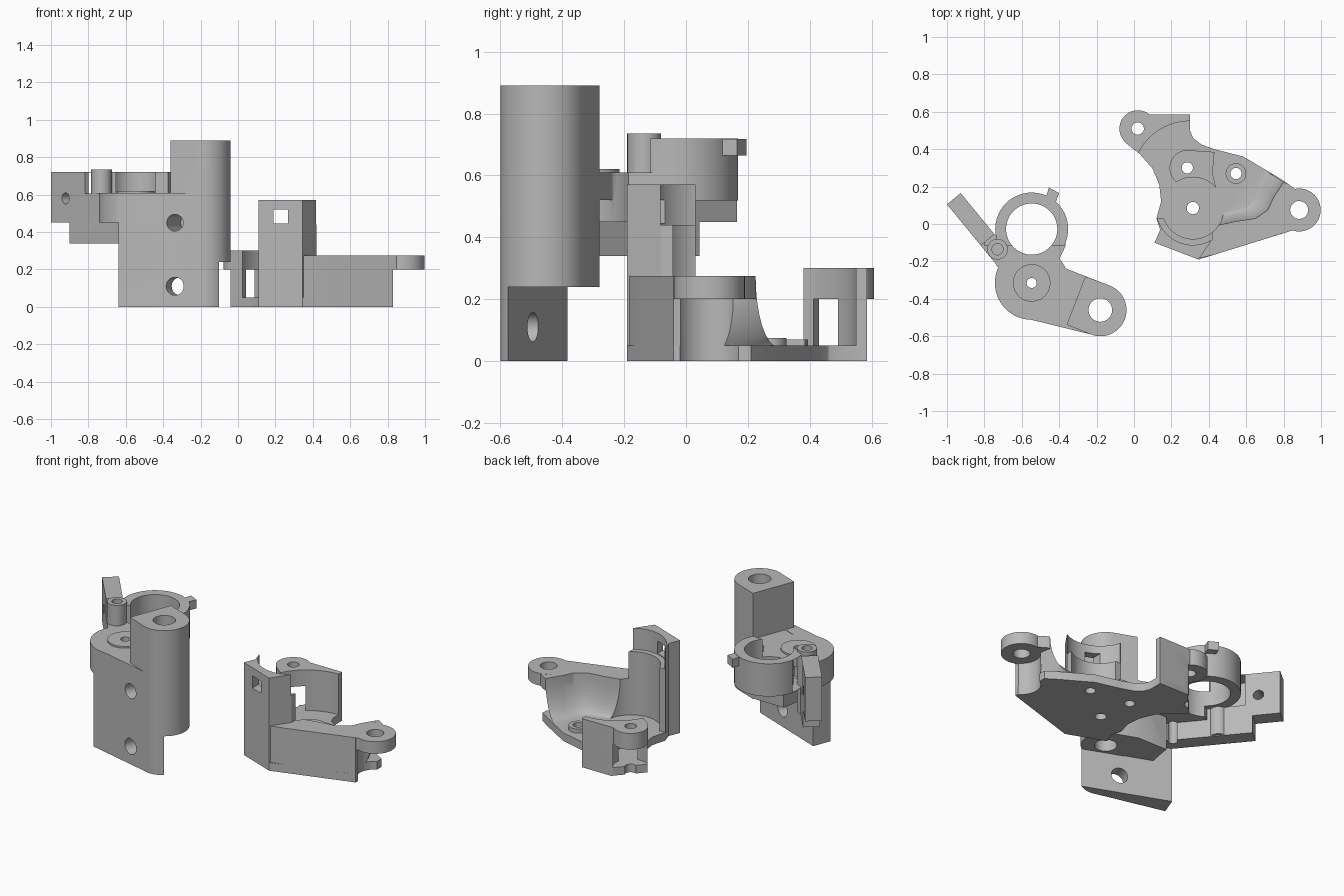
import bpy, bmesh, math
from mathutils import Vector, Matrix

if "Cube" in bpy.data.objects:
    bpy.data.objects.remove(bpy.data.objects["Cube"])

grey = bpy.data.materials.new("plain_grey")
grey.diffuse_color = (0.48, 0.48, 0.48, 1)
grey.use_nodes = True
grey.node_tree.nodes["Principled BSDF"].inputs["Base Color"].default_value = grey.diffuse_color


def make(name, bm):
    bmesh.ops.recalc_face_normals(bm, faces=bm.faces[:])
    me = bpy.data.meshes.new(name)
    bm.to_mesh(me)
    bm.free()
    ob = bpy.data.objects.new(name, me)
    bpy.context.collection.objects.link(ob)
    me.materials.append(grey)
    return ob


def prism(name, pts, z0, z1):
    bm = bmesh.new()
    lo = [bm.verts.new((x, y, z0)) for x, y in pts]
    hi = [bm.verts.new((x, y, z1)) for x, y in pts]
    bm.faces.new(lo)
    bm.faces.new(hi)
    n = len(pts)
    for i in range(n):
        j = (i + 1) % n
        bm.faces.new((lo[i], lo[j], hi[j], hi[i]))
    return make(name, bm)


def arc(c, r, a0, a1, n=24):
    return [(c[0] + r * math.cos(math.radians(a0 + (a1 - a0) * i / n)),
             c[1] + r * math.sin(math.radians(a0 + (a1 - a0) * i / n))) for i in range(n + 1)]


def cyl(name, c, r, z0, z1, n=48):
    return prism(name, arc(c, r, 0, 360, n)[:-1], z0, z1)


def rod(name, start, direction, r, length):
    # horizontal cylinder used to drill side holes
    d = Vector(direction).normalized()
    bm = bmesh.new()
    m = Matrix.Translation(Vector(start) + d * length / 2) @ d.to_track_quat('Z', 'Y').to_matrix().to_4x4()
    bmesh.ops.create_cone(bm, cap_ends=True, segments=32, radius1=r, radius2=r, depth=length, matrix=m)
    return make(name, bm)


def combine(base, others, op):
    for o in others:
        m = base.modifiers.new(op.lower(), 'BOOLEAN')
        m.operation, m.solver, m.object = op, 'EXACT', o
        bpy.context.view_layer.objects.active = base
        bpy.ops.object.modifier_apply(modifier=m.name)
        bpy.data.objects.remove(o, do_unlink=True)
    return base


def smooth(ob):
    bpy.ops.object.select_all(action='DESELECT')
    ob.select_set(True)
    bpy.context.view_layer.objects.active = ob
    bpy.ops.object.shade_smooth_by_angle(angle=math.radians(30))


# ---------- ring bracket ----------
RING, DISC, COL, BOSS = (-0.547, -0.027), (-0.547, -0.315), (-0.18, -0.46), (-0.73, -0.135)
N = (0.367, 0.93, 0)      # plate normal, pointing backwards


def arm_pt(t, w):
    return (-1 + 0.634 * t + 0.773 * w, 0.105 - 0.773 * t + 0.634 * w)


def arm(name, t0, t1, z0, z1):
    return prism(name, [arm_pt(t0, 0), arm_pt(t1, 0), arm_pt(t1, 0.095), arm_pt(t0, 0.095)], z0, z1)


# upper ring, open at the front
ring = cyl("ring_top", RING, 0.195, 0.55, 0.72, 64)
combine(ring, [prism("front_cut", [(-1, -0.5), (0, -0.5), (0, -0.115), (-1, -0.115)], 0.61, 0.8)], 'DIFFERENCE')

bracket = prism("ring_bracket", [(-0.64, -0.49), (-0.231, -0.59)] + arc(COL, 0.14, 255, 304, 10)
                + [(-0.598, -0.383)], 0, 0.61)
combine(bracket, [
    # clamp column with one flat side
    prism("column", [(-0.26, -0.28), (-0.36, -0.538), (-0.231, -0.59)] + arc(COL, 0.14, 255, 428, 40), 0.24, 0.89),
    prism("column_web", [(-0.26, -0.28), (-0.2, -0.5), (-0.36, -0.53), (-0.5, -0.45), (-0.47, -0.28)], 0.242, 0.608),
    cyl("disc", DISC, 0.197, 0.45, 0.61, 64),
    cyl("washer", DISC, 0.1, 0.58, 0.62),
    prism("web", [(-0.735, -0.03), (-0.37, -0.03), (-0.365, -0.115), (-0.4, -0.19), (-0.388, -0.222),
                  (-0.365, -0.238), (-0.18, -0.31), (-0.3, -0.5), (-0.55, -0.32), (-0.735, -0.225)], 0.52, 0.609),
    cyl("ring_base", RING, 0.195, 0.519, 0.6, 64),
    ring,
    arm("arm_low", 0.158, 0.66, 0.34, 0.607),
    arm("arm_end", 0.0, 0.285, 0.45, 0.72),
    prism("arm_web", [(-0.80, 0.02), (-0.775, 0.0), (-0.752, 0.0), (-0.725, 0.03), (-0.69, 0.02), (-0.68, -0.114),
                      (-0.8, -0.114)], 0.521, 0.719),
    cyl("small_boss", BOSS, 0.055, 0.345, 0.735, 32),
    prism("ring_tab", [(-0.475, 0.13), (-0.455, 0.195), (-0.40, 0.165), (-0.425, 0.10)], 0.665, 0.718),
], 'UNION')
combine(bracket, [
    cyl("bore", RING, 0.137, 0.3, 0.9, 64),
    cyl("disc_hole", DISC, 0.027, 0.3, 0.7, 24),
    cyl("boss_hole", BOSS, 0.03, 0.55, 0.8, 24),
    cyl("column_hole", COL, 0.063, 0.2, 1.0, 32),
    rod("low_hole", (-0.375, -0.66, 0.11), N, 0.048, 0.4),
    rod("mid_hole", (-0.375, -0.66, 0.45), N, 0.045, 0.3),
    rod("arm_hole", (-0.97, -0.03, 0.58), (0.773, 0.634, 0), 0.03, 0.25),
], 'DIFFERENCE')
smooth(bracket)

# ---------- tray housing ----------
EAR1, EAR2, POST = (0.02, 0.51), (0.883, 0.075), (0.315, 0.085)

housing = prism("tray_housing", [
    (-0.04, 0.43), (0.03, 0.375), (0.1, 0.295), (0.135, 0.21), (0.145, 0.12), (0.12, 0.03), (0.14, -0.03),
    (0.11, -0.1), (0.345, -0.19), (0.83, -0.04), (0.83, 0.21), (0.77, 0.25), (0.585, 0.36), (0.43, 0.4),
    (0.36, 0.425), (0.315, 0.46), (0.30, 0.5), (0.30, 0.585), (0.1, 0.585)], 0, 0.05)

# corner block hollowed by a round pocket, carrying the first ear
block = prism("corner_block", [(-0.04, 0.43), (0.03, 0.375), (0.2, 0.4), (0.30, 0.5), (0.30, 0.585),
                               (0.1, 0.585), (0.02, 0.56)], 0, 0.3)
combine(block, [cyl("ear", EAR1, 0.098, 0.2, 0.3),
                prism("ear_web", [(0.02, 0.585), (0.2, 0.585), (0.1, 0.45), (0.03, 0.39), (-0.05, 0.44)], 0.201, 0.299)],
        'UNION')
combine(block, [cyl("round_pocket", (0.3, 0.24), 0.31, 0.04, 0.4, 96),
                cyl("ear_relief", EAR1, 0.1, -0.1, 0.2)], 'DIFFERENCE')

# front wall: outer edge, top inner edge and foot of the fillet for each section
sections = [
    ((0.335, -0.186), (0.36, -0.08), (0.36, -0.04)),
    ((0.43, -0.164), (0.43, -0.01), (0.42, 0.05)),
    ((0.53, -0.133), (0.55, 0.015), (0.52, 0.075)),
    ((0.62, -0.105), (0.65, 0.03), (0.60, 0.10)),
    ((0.70, -0.08), (0.715, 0.075), (0.64, 0.15)),
    ((0.76, -0.061), (0.745, 0.14), (0.65, 0.21)),
    ((0.83, -0.04), (0.80, 0.225), (0.685, 0.297)),
]
bm = bmesh.new()
loops = []
for o, t, b in sections:
    prof = [(o, 0.001), (o, 0.275), (t, 0.275)]
    for k in range(1, 9):
        a = math.pi / 2 * k / 8
        f = 1 - math.cos(a)
        prof.append(((t[0] + (b[0] - t[0]) * f, t[1] + (b[1] - t[1]) * f), 0.275 - 0.228 * math.sin(a)))
    prof.append((b, 0.001))
    loops.append([bm.verts.new((p[0], p[1], z)) for p, z in prof])
for A, B in zip(loops, loops[1:]):
    for i in range(len(A)):
        j = (i + 1) % len(A)
        bm.faces.new((A[i], A[j], B[j], B[i]))
bm.faces.new(loops[0])
bm.faces.new(loops[-1])
bmesh.ops.triangulate(bm, faces=bm.faces[:])
wall = make("front_wall", bm)

# tall curved shield
shield = prism("shield", [(0.11, -0.1), (0.345, -0.19), (0.42, -0.08), (0.42, 0.0), (0.3, 0.03), (0.12, 0.03),
                          (0.14, -0.03)], 0, 0.57)

combine(housing, [
    wall, shield, block,
    cyl("side_ear", EAR2, 0.115, 0.2, 0.275),
    prism("side_ear_web", [(0.76, -0.061), (0.86, -0.03), (0.87, 0.18), (0.83, 0.21), (0.80, 0.225), (0.75, 0.14)],
          0.201, 0.2745),
    # raised pads on the floor
    prism("pad", arc((0.285, 0.30), 0.095, 90, 270) + [(0.44, 0.19), (0.42, 0.27), (0.43, 0.385)], 0.03, 0.07),
    cyl("round_pad", (0.545, 0.27), 0.055, 0.03, 0.075, 32),
], 'UNION')
combine(housing, [
    cyl("shield_pocket", POST, 0.165, 0.05, 0.7, 64),
    cyl("shield_step", POST, 0.197, 0.44, 0.7, 64),
    cyl("side_ear_relief", EAR2, 0.108, -0.1, 0.2),
    cyl("ear_hole", EAR1, 0.033, 0, 0.5, 24),
    cyl("side_ear_hole", EAR2, 0.048, 0, 0.5, 32),
    cyl("floor_hole_a", (0.285, 0.30), 0.03, -0.1, 0.2, 24),
    cyl("floor_hole_b", (0.545, 0.27), 0.03, -0.1, 0.2, 24),
    cyl("floor_hole_c", POST, 0.033, -0.1, 0.2, 24),
    prism("window", [(0.19, -0.4), (0.268, -0.4), (0.268, 0.1), (0.19, 0.1)], 0.445, 0.52),
], 'DIFFERENCE')
smooth(housing)
